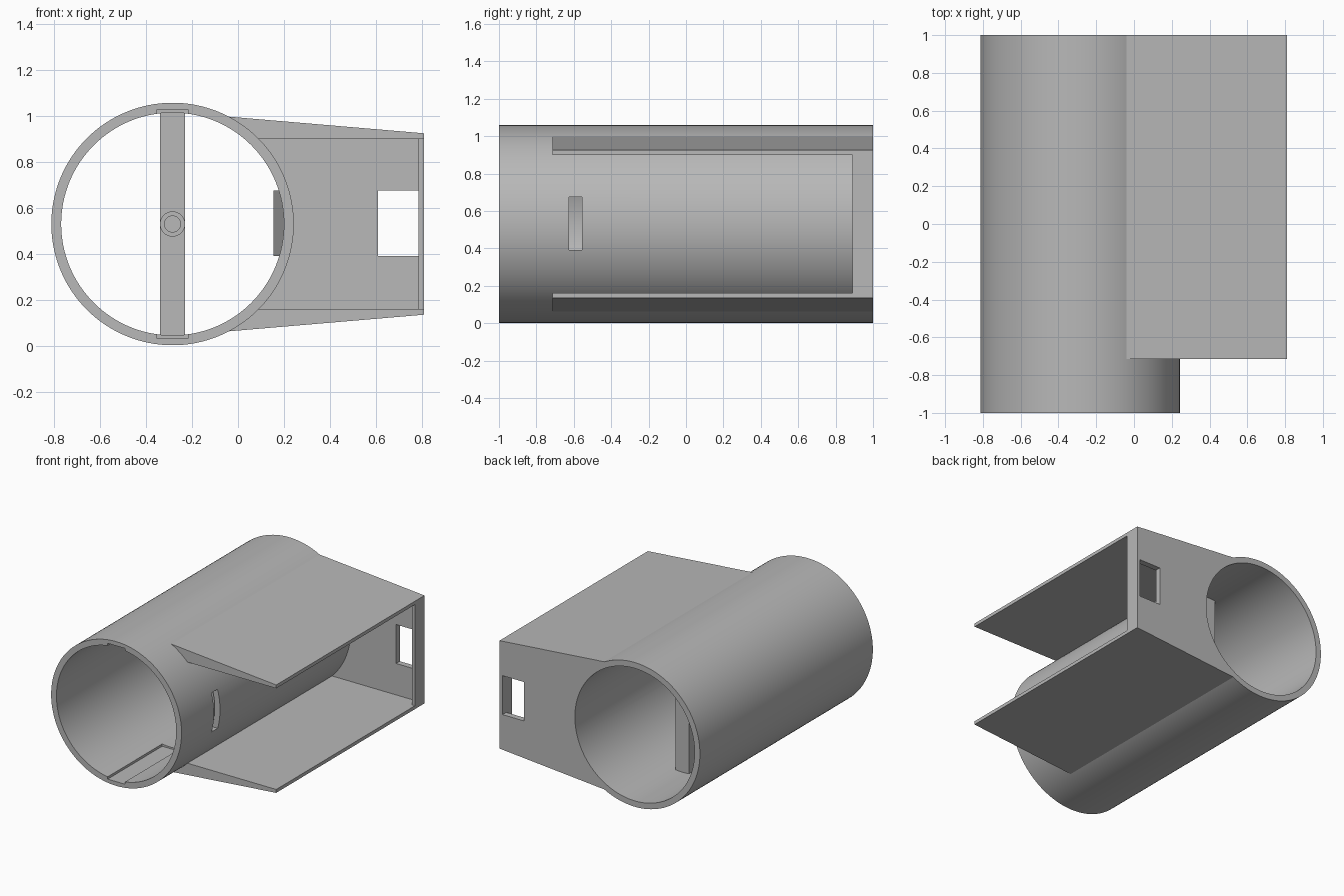
import bpy, bmesh, math
from mathutils import Vector

cube = bpy.data.objects.get("Cube")
if cube:
    bpy.data.objects.remove(cube, do_unlink=True)

CX, CZ = -0.285, 0.53        # tube axis
R_OUT, R_IN = 0.528, 0.485   # tube radii

grey = bpy.data.materials.new("plain_grey")
grey.use_nodes = True
grey.diffuse_color = (0.48, 0.48, 0.48, 1)
grey.node_tree.nodes["Principled BSDF"].inputs["Base Color"].default_value = grey.diffuse_color


def finish(name, bm):
    bmesh.ops.recalc_face_normals(bm, faces=bm.faces)
    mesh = bpy.data.meshes.new(name)
    bm.to_mesh(mesh)
    bm.free()
    mesh.materials.append(grey)
    obj = bpy.data.objects.new(name, mesh)
    bpy.context.collection.objects.link(obj)
    return obj


def prism(name, outline, y0, y1):
    """Extrude an outline of (x, z) points along y."""
    bm = bmesh.new()
    face = bm.faces.new([bm.verts.new((x, y0, z)) for x, z in outline])
    out = bmesh.ops.extrude_face_region(bm, geom=[face])
    moved = [g for g in out["geom"] if isinstance(g, bmesh.types.BMVert)]
    bmesh.ops.translate(bm, verts=moved, vec=Vector((0, y1 - y0, 0)))
    return finish(name, bm)


def box(name, x0, x1, y0, y1, z0, z1):
    return prism(name, [(x0, z0), (x1, z0), (x1, z1), (x0, z1)], y0, y1)


def lathe(name, profile, steps):
    """Spin a closed (radius, y) profile round the tube axis."""
    bm = bmesh.new()
    rings = []
    for i in range(steps):
        a = 2 * math.pi * i / steps
        rings.append([bm.verts.new((CX + r * math.cos(a), y, CZ + r * math.sin(a)))
                      for r, y in profile])
    n = len(profile)
    for i in range(steps):
        a, b = rings[i], rings[(i + 1) % steps]
        for j in range(n):
            k = (j + 1) % n
            bm.faces.new((a[j], a[k], b[k], b[j]))
    return finish(name, bm)


def select(obj):
    bpy.ops.object.select_all(action="DESELECT")
    obj.select_set(True)
    bpy.context.view_layer.objects.active = obj


def cut(obj, cutter):
    mod = obj.modifiers.new("cut", "BOOLEAN")
    mod.operation = "DIFFERENCE"
    mod.solver = "EXACT"
    mod.object = cutter
    select(obj)
    bpy.ops.object.modifier_apply(modifier=mod.name)
    bpy.data.objects.remove(cutter, do_unlink=True)


def smooth(obj):
    select(obj)
    bpy.ops.object.shade_smooth_by_angle(angle=math.radians(30))


# Main tube with guide grooves at top and bottom and a side slot
tube = lathe("tube", [(R_OUT, -1), (R_OUT, 1), (R_IN, 1), (R_IN, -1)], 128)
cut(tube, box("groove_cutter", CX - 0.07, CX + 0.07, -1.1, -0.37, 0.033, 1.027))
cut(tube, box("slot_cutter", 0.1, 0.35, -0.625, -0.555, 0.39, 0.675))
smooth(tube)

# Tapered side plates, mirrored about the tube axis
r_mid = 0.51
inner_x = CX + math.sqrt(r_mid ** 2 - 0.37 ** 2)
plate = [(-0.06, 0.999), (0.81, 0.925), (0.81, 0.9), (inner_x, 0.9)]
prism("top_plate", plate, -0.715, 1)
prism("bottom_plate", [(x, 2 * CZ - z) for x, z in plate], -0.715, 1)

# Back wall, curved where it meets the tube, with a window
arc = [(CX + r_mid * math.cos(a), CZ + r_mid * math.sin(a))
       for a in (math.radians(-62 + 124 * i / 24) for i in range(25))]
wall = prism("back_wall", arc + [(0.81, 0.925), (0.81, 0.135)], 0.957, 1)
cut(wall, box("window_cutter", 0.61, 0.785, 0.8, 1.1, 0.39, 0.675))

# Short return lip on the open side
box("side_lip", 0.785, 0.81, 0.89, 1, 0.14, 0.92)

# Upright bar across the bore with a hollow boss
box("cross_bar", CX - 0.055, CX + 0.055, 0.34, 0.45, 0.043, 1.017)
smooth(lathe("boss", [(0.055, 0.31), (0.055, 0.35), (0.035, 0.35), (0.035, 0.31)], 32))

# Small angled guide behind the slot
bm = bmesh.new()
guide = [(0.155, -0.55), (0.21, -0.5), (0.21, -0.46)]
low = [bm.verts.new((x, y, 0.39)) for x, y in guide]
high = [bm.verts.new((x, y, 0.675)) for x, y in guide]
bm.faces.new(low)
bm.faces.new(high)
for i in range(3):
    j = (i + 1) % 3
    bm.faces.new((low[i], low[j], high[j], high[i]))
finish("slot_guide", bm)
